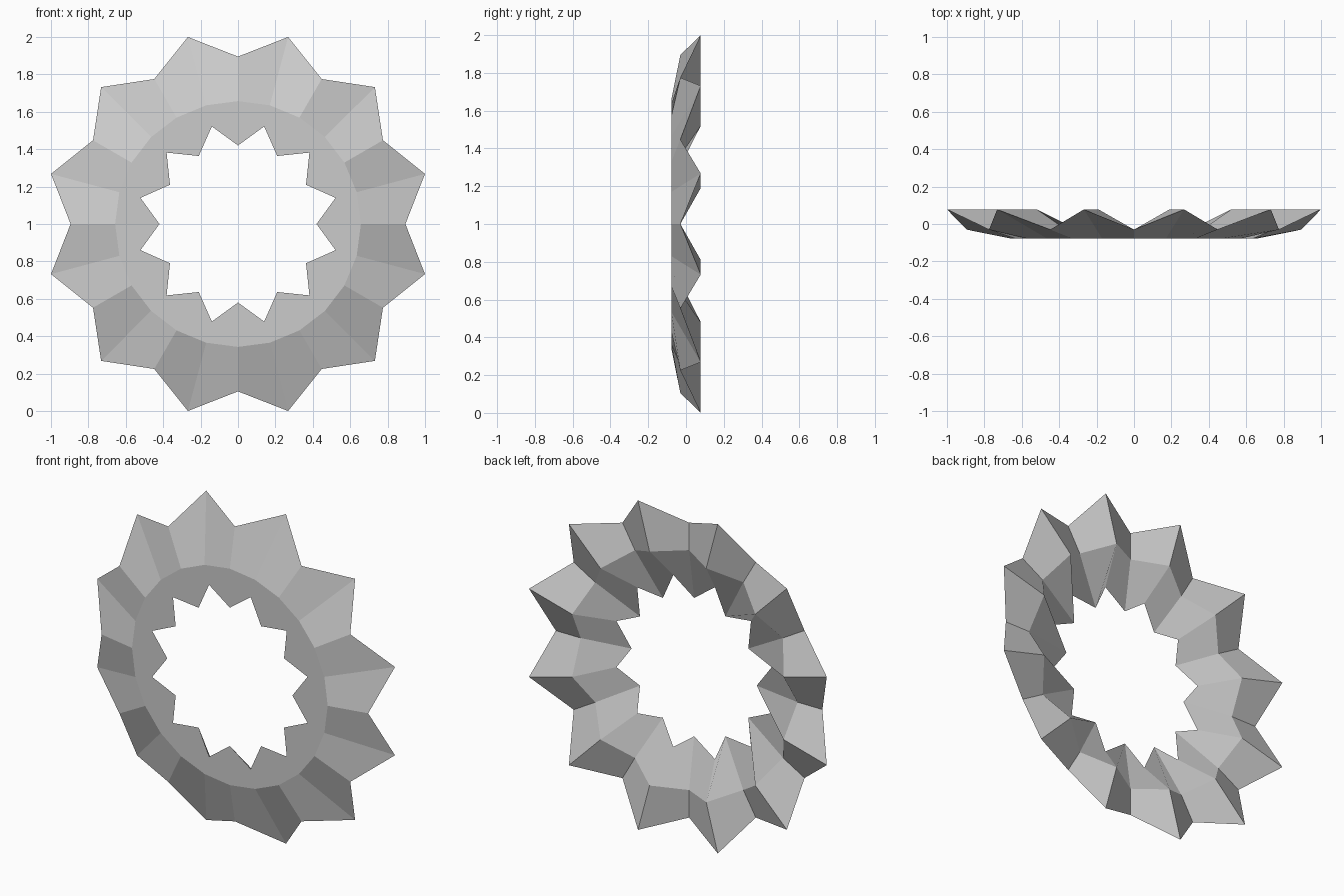
import bpy, bmesh, math

if "Cube" in bpy.data.objects:
    bpy.data.objects.remove(bpy.data.objects["Cube"])

POINTS = 12
# Cross-sections as (radius, y): outer rim, back inner edge, hole edge, front crease
TIP = [(1.035, 0.078), (0.735, 0.078), (0.54, -0.078), (0.657, -0.078)]
VALLEY = [(0.895, -0.03), (0.728, -0.03), (0.42, -0.078), (0.657, -0.078)]


def section(bm, profile, angle):
    return [bm.verts.new((r * math.sin(angle), y, 1 + r * math.cos(angle)))
            for r, y in profile]


# Ring swept through alternating valley and tip sections
bm = bmesh.new()
n = POINTS * 2
rings = [section(bm, TIP if i % 2 else VALLEY, 2 * math.pi * i / n)
         for i in range(n)]
for i in range(n):
    a, b = rings[i], rings[(i + 1) % n]
    for j in range(4):
        k = (j + 1) % 4
        bm.faces.new((a[j], a[k], b[k], b[j]))
bmesh.ops.recalc_face_normals(bm, faces=bm.faces)

mesh = bpy.data.meshes.new("star_ring")
bm.to_mesh(mesh)
bm.free()
bpy.context.collection.objects.link(bpy.data.objects.new("star_ring", mesh))
